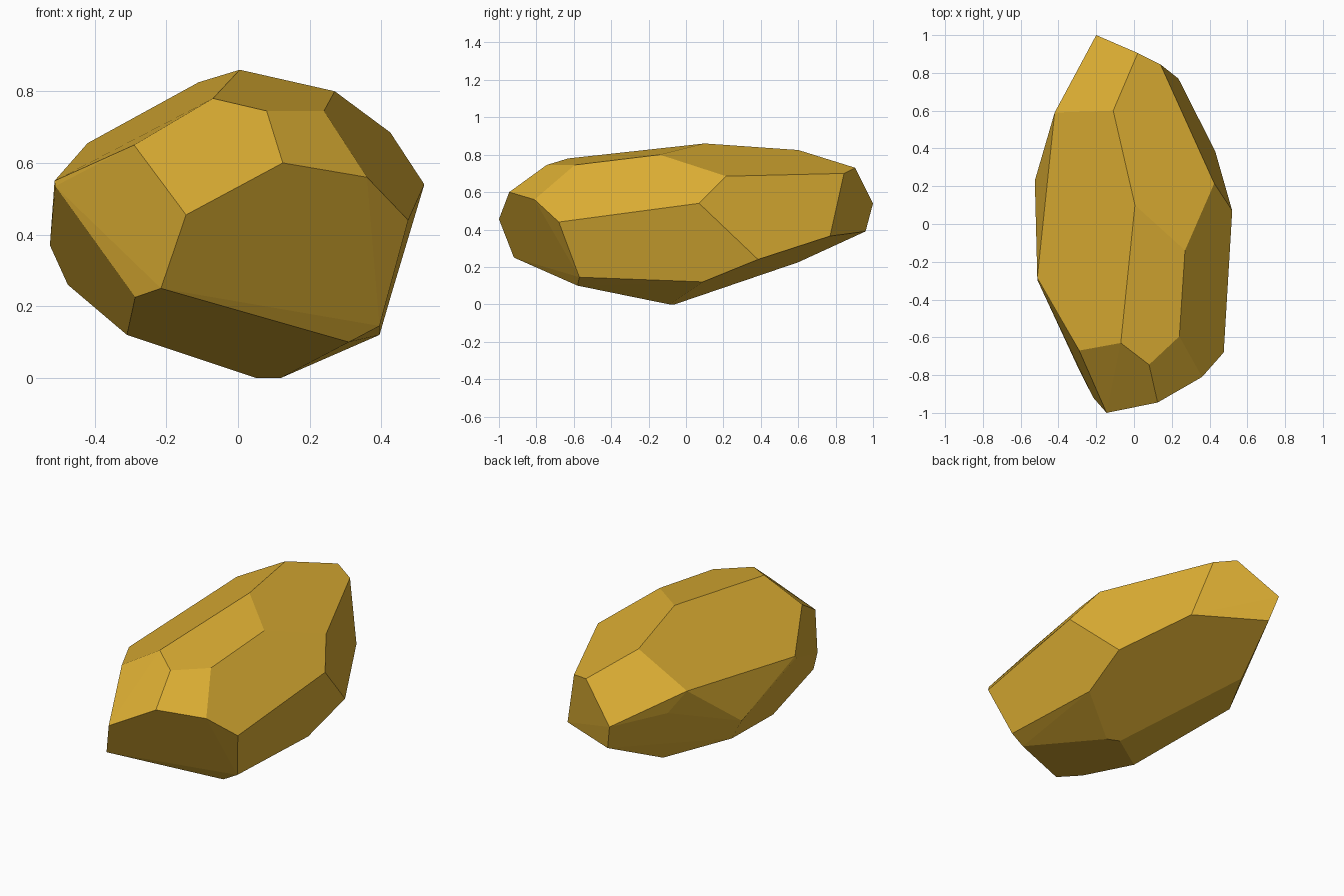
import bpy
import bmesh
import math

if "Cube" in bpy.data.objects:
    bpy.data.objects.remove(bpy.data.objects["Cube"])

# Corner points of the faceted nugget, grouped by region
crown = [(-.07, -.63, .78), (.08, -.745, .745), (.24, -.595, .745), (.27, -.14, .80),
         (.005, .10, .86), (-.11, .60, .825), (-.42, .59, .655), (-.29, -.67, .65)]
front = [(-.145, -1, .455), (.125, -.945, .60), (.36, -.81, .56), (.475, -.68, .44),
         (-.215, -.92, .25), (-.287, -.78, .225)]
right = [(.425, .215, .685), (.52, .07, .54), (.43, .385, .24)]
back = [(-.20, 1, .54), (.02, .905, .73), (.14, .845, .70), (.235, .77, .365),
        (-.16, .96, .39), (-.36, .685, .545)]
left = [(-.51, -.30, .535), (-.512, -.285, .55), (-.525, .23, .37), (-.475, .25, .26)]
base = [(.395, -.57, .145), (.31, -.58, .10), (.395, .09, .12), (.12, -.09, 0),
        (.05, -.06, 0), (-.31, -.37, .12), (-.27, .60, .225)]

gold = bpy.data.materials.new("ochre gold")
gold.diffuse_color = (0.71, 0.42, 0.033, 1)
gold.use_nodes = True
gold.node_tree.nodes["Principled BSDF"].inputs["Base Color"].default_value = gold.diffuse_color

# Wrap the corners in a convex skin, then merge nearly coplanar triangles
bm = bmesh.new()
for p in crown + front + right + back + left + base:
    bm.verts.new(p)
bmesh.ops.convex_hull(bm, input=bm.verts[:])
bmesh.ops.delete(bm, geom=[v for v in bm.verts if not v.link_faces], context='VERTS')
bmesh.ops.dissolve_limit(bm, angle_limit=math.radians(3), verts=bm.verts[:], edges=bm.edges[:])
bmesh.ops.recalc_face_normals(bm, faces=bm.faces[:])

mesh = bpy.data.meshes.new("faceted_nugget")
bm.to_mesh(mesh)
bm.free()
mesh.materials.append(gold)
nugget = bpy.data.objects.new("faceted_nugget", mesh)
bpy.context.collection.objects.link(nugget)
